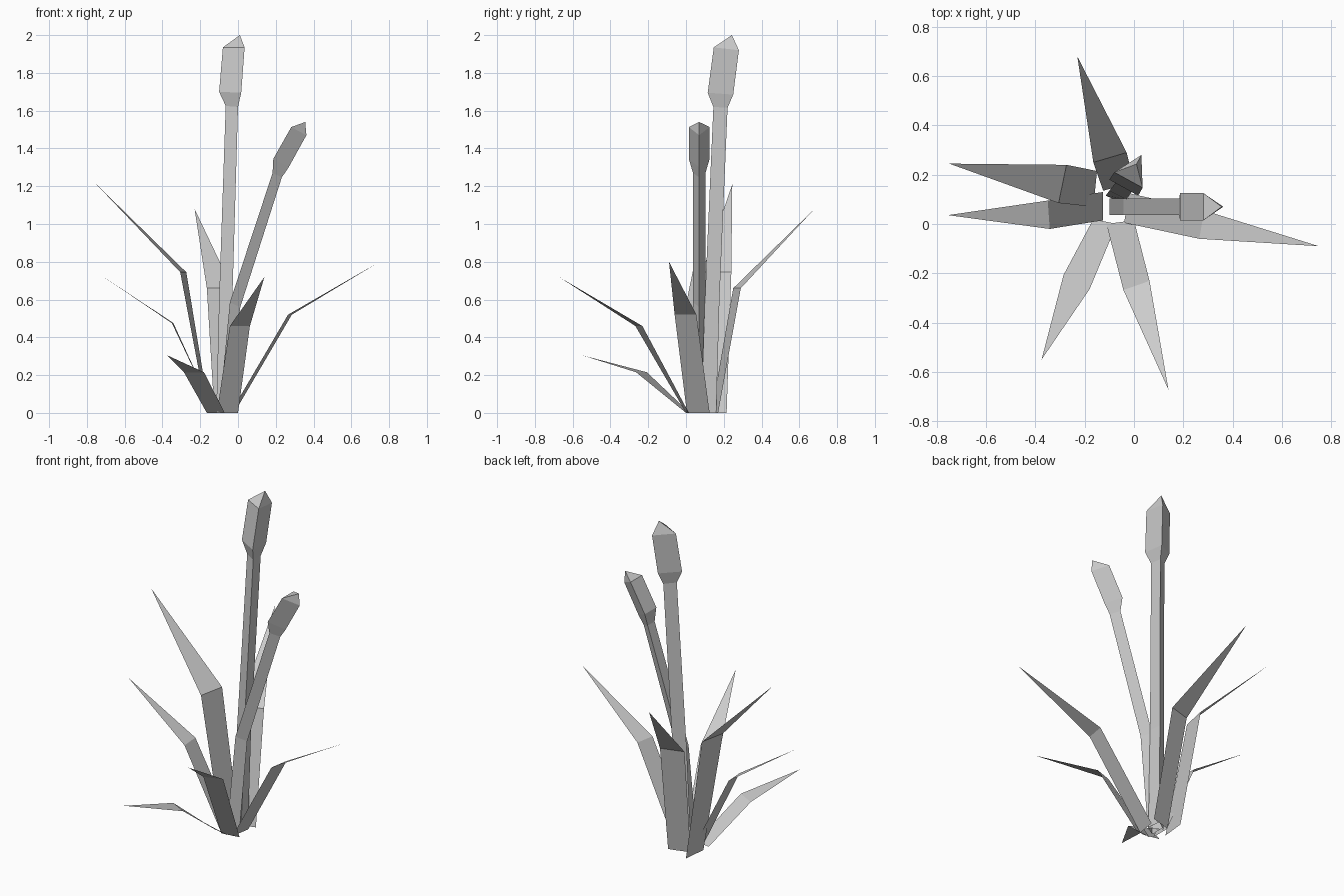
import bpy, bmesh

if "Cube" in bpy.data.objects:
    bpy.data.objects.remove(bpy.data.objects["Cube"])


def make_object(name, bm):
    bmesh.ops.recalc_face_normals(bm, faces=bm.faces[:])
    mesh = bpy.data.meshes.new(name)
    bm.to_mesh(mesh)
    bm.free()
    obj = bpy.data.objects.new(name, mesh)
    bpy.context.collection.objects.link(obj)
    return obj


def leaf(name, base, bend, tip):
    """Flat blade: a quad from base to bend, then a triangle to the tip."""
    bm = bmesh.new()
    a, b = [bm.verts.new((x, y, 0)) for x, y in base]
    c, d = [bm.verts.new(p) for p in bend]
    t = bm.verts.new(tip)
    bm.faces.new((a, b, d, c))
    bm.faces.new((c, d, t))
    return make_object(name, bm)


def tube(name, rings, apex=None):
    """Three-sided loft through rings, optionally closed to a point."""
    bm = bmesh.new()
    loops = [[bm.verts.new(p) for p in ring] for ring in rings]
    for lo, hi in zip(loops, loops[1:]):
        for i in range(3):
            j = (i + 1) % 3
            bm.faces.new((lo[i], lo[j], hi[j], hi[i]))
    if apex:
        t = bm.verts.new(apex)
        for i in range(3):
            bm.faces.new((loops[-1][i], loops[-1][(i + 1) % 3], t))
    return make_object(name, bm)


def wedge(left_x, left_z, ridge_x, ridge_z, half):
    """Triangle ring of the leaning reed, symmetric about its own plane."""
    y = 0.07
    return [(left_x, y + half, left_z), (left_x, y - half, left_z), (ridge_x, y, ridge_z)]


# Leaves fanning out from the clump
leaf("leaf_back", [(-0.125, 0.135), (0.0, 0.17)],
     [(-0.165, 0.25, 0.66), (-0.03, 0.29, 0.66)], (-0.23, 0.68, 1.08))
leaf("leaf_left_tall", [(-0.15, 0.215), (-0.165, 0.07)],
     [(-0.274, 0.24, 0.745), (-0.306, 0.085, 0.745)], (-0.75, 0.245, 1.21))
leaf("leaf_left_short", [(-0.125, 0.13), (-0.125, 0.015)],
     [(-0.35, 0.095, 0.475), (-0.342, -0.02, 0.475)], (-0.755, 0.036, 0.75))
leaf("leaf_front_left", [(-0.165, 0.02), (-0.07, 0.0)],
     [(-0.286, -0.207, 0.215), (-0.18, -0.264, 0.215)], (-0.375, -0.55, 0.305))
leaf("leaf_front", [(-0.112, 0.0), (0.0, 0.015)],
     [(-0.043, -0.268, 0.46), (0.063, -0.231, 0.46)], (0.14, -0.673, 0.72))
leaf("leaf_right", [(-0.04, 0.005), (-0.02, 0.125)],
     [(0.265, -0.06, 0.52), (0.285, 0.055, 0.52)], (0.75, -0.09, 0.80))

# Tall reed: stem, then head
tall_top = [(-0.065, 0.18, 1.625), (0.0, 0.145, 1.62), (-0.003, 0.22, 1.615)]
tube("tall_stem", [
    [(-0.115, 0.115, 0), (-0.035, 0.08, 0), (-0.045, 0.16, 0)],
    [(-0.1, 0.135, 0.6), (-0.03, 0.1, 0.6), (-0.036, 0.177, 0.6)],
    tall_top])
tube("tall_head", [
    tall_top,
    [(-0.1, 0.18, 1.70), (0.017, 0.115, 1.695), (0.012, 0.25, 1.685)],
    [(-0.08, 0.21, 1.935), (0.035, 0.147, 1.935), (0.03, 0.28, 1.92)]],
    (0.01, 0.243, 2.0))

# Leaning reed: stem with a kink, then head
lean_top = wedge(0.183, 1.27, 0.232, 1.247, 0.033)
tube("leaning_stem", [
    wedge(-0.1, 0, -0.04, 0, 0.034),
    wedge(-0.043, 0.585, 0.012, 0.56, 0.033),
    lean_top])
tube("leaning_head", [
    lean_top,
    wedge(0.187, 1.345, 0.268, 1.30, 0.055),
    wedge(0.282, 1.513, 0.362, 1.47, 0.055)],
    (0.356, 0.07, 1.54))
